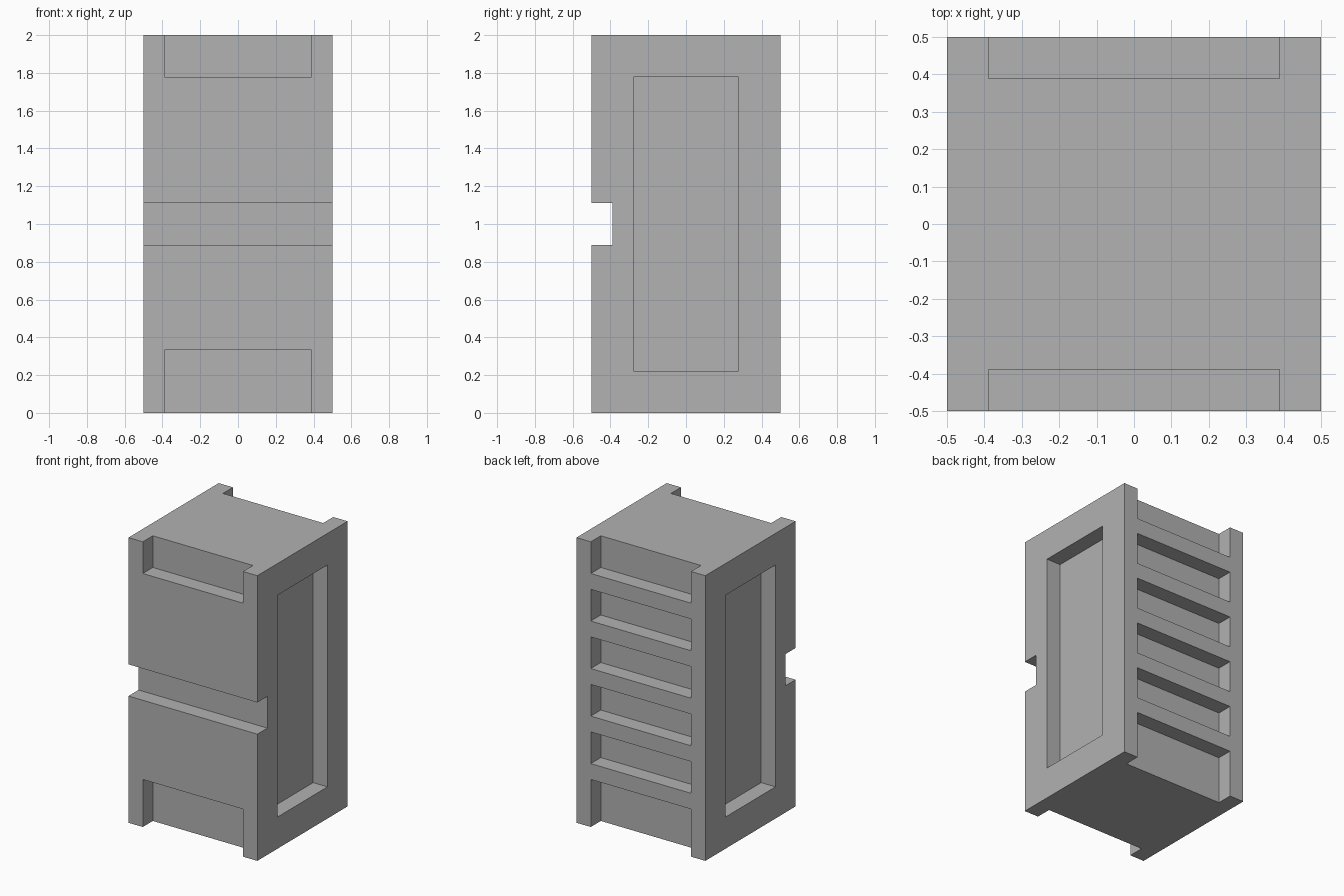
import bpy
import bmesh
from mathutils import Matrix, Vector

default_cube = bpy.data.objects.get("Cube")
if default_cube:
    bpy.data.objects.remove(default_cube, do_unlink=True)

U = 1 / 9          # design module: recess depth and rail thickness
OVER = 0.1         # how far cutters reach past the outer faces
HALF, HEIGHT = 0.5, 2.0
INNER = HALF - U   # recess floors and rail edges


def add_box(bm, low, high):
    low, high = Vector(low), Vector(high)
    matrix = Matrix.Translation((low + high) / 2) @ Matrix.Diagonal((*(high - low), 1))
    bmesh.ops.create_cube(bm, size=1, matrix=matrix)


def make_object(name, boxes):
    bm = bmesh.new()
    for low, high in boxes:
        add_box(bm, low, high)
    mesh = bpy.data.meshes.new(name)
    bm.to_mesh(mesh)
    bm.free()
    obj = bpy.data.objects.new(name, mesh)
    bpy.context.scene.collection.objects.link(obj)
    return obj


# Grey material
grey = bpy.data.materials.new("plain_grey")
grey.use_nodes = True
colour = (0.445, 0.445, 0.445, 1)
grey.diffuse_color = colour
grey.node_tree.nodes["Principled BSDF"].inputs["Base Color"].default_value = colour

# Solid block
body = make_object("slotted_block", [((-HALF, -HALF, 0), (HALF, HALF, HEIGHT))])
body.data.materials.append(grey)

cuts = []

# Open recesses at the top and bottom, front and back
for side in (-1, 1):
    y0, y1 = sorted((side * INNER, side * (HALF + OVER)))
    for z0, z1 in ((-OVER, 3 * U), (16 * U, HEIGHT + OVER)):
        cuts.append(((-INNER, y0, z0), (INNER, y1, z1)))

# Ladder of slots on the back
for i in range(4):
    z = (4 + 3 * i) * U
    cuts.append(((-INNER, INNER, z), (INNER, HALF + OVER, z + 2 * U)))

# Full-width groove across the front
cuts.append(((-HALF - OVER, -HALF - OVER, 8 * U), (HALF + OVER, -INNER, 10 * U)))

# Tall panel recess in each side
for side in (-1, 1):
    x0, x1 = sorted((side * INNER, side * (HALF + OVER)))
    cuts.append(((x0, -2.5 * U, 2 * U), (x1, 2.5 * U, 16 * U)))

# Carve everything in one pass, then discard the cutter
cutter = make_object("recess_cutter", cuts)
cutter.hide_render = True
carve = body.modifiers.new("carve_recesses", "BOOLEAN")
carve.operation = "DIFFERENCE"
carve.solver = "EXACT"
carve.object = cutter
bpy.context.view_layer.objects.active = body
bpy.ops.object.modifier_apply(modifier=carve.name)
bpy.data.objects.remove(cutter, do_unlink=True)
